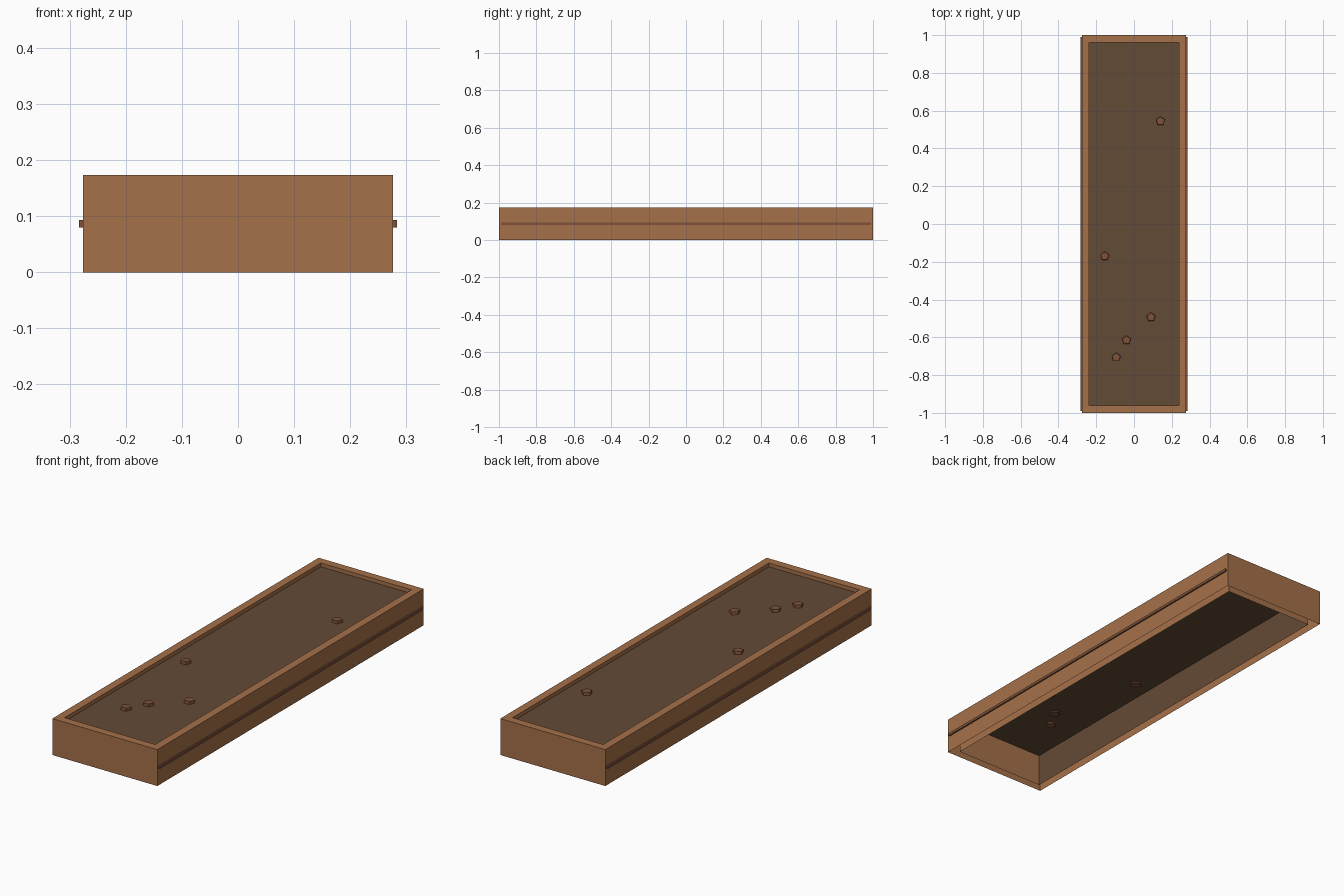
import bpy, bmesh, math
from mathutils import Matrix

if "Cube" in bpy.data.objects:
    bpy.data.objects.remove(bpy.data.objects["Cube"])


def material(name, rgb):
    m = bpy.data.materials.new(name)
    m.diffuse_color = (*rgb, 1)
    m.use_nodes = True
    m.node_tree.nodes["Principled BSDF"].inputs["Base Color"].default_value = m.diffuse_color
    return m


WOOD = material("light wood", (0.376, 0.165, 0.067))
TRIM = material("dark wood", (0.205, 0.083, 0.041))
SOIL = material("soil brown", (0.127, 0.070, 0.036))

HX, HY, H, WALL, SOIL_Z = 0.276, 1.0, 0.173, 0.038, 0.155


def add(name, bm, mat):
    me = bpy.data.meshes.new(name)
    bm.to_mesh(me)
    bm.free()
    me.materials.append(mat)
    ob = bpy.data.objects.new(name, me)
    bpy.context.collection.objects.link(ob)
    return ob


def box(bm, x0, x1, y0, y1, z0, z1):
    size = Matrix.Diagonal((x1 - x0, y1 - y0, z1 - z0, 1))
    mid = Matrix.Translation(((x0 + x1) / 2, (y0 + y1) / 2, (z0 + z1) / 2))
    return bmesh.ops.create_cube(bm, size=1, matrix=mid @ size)["verts"]


# Frame: outer wall, flat rim and inner wall, open underneath
bm = bmesh.new()
ix, iy = HX - WALL, HY - WALL
rings = []
for x, y, z in ((HX, HY, 0), (HX, HY, H), (ix, iy, H), (ix, iy, 0)):
    rings.append([bm.verts.new((sx * x, sy * y, z))
                  for sx, sy in ((-1, -1), (1, -1), (1, 1), (-1, 1))])
for a, b in zip(rings, rings[1:]):
    for i in range(4):
        j = (i + 1) % 4
        bm.faces.new((a[i], a[j], b[j], b[i]))
add("planter_frame", bm, WOOD)

# Soil: top surface with long sides running down, open underneath
bm = bmesh.new()
sx = ix - 0.0005
profile = [(sx, 0), (sx, SOIL_Z), (-sx, SOIL_Z), (-sx, 0)]
ends = [[bm.verts.new((x, y, z)) for x, z in profile] for y in (-iy, iy)]
for i in range(3):
    bm.faces.new((ends[0][i], ends[1][i], ends[1][i + 1], ends[0][i + 1]))
add("soil", bm, SOIL)

# Thin trim strip along each long side
for side, name in ((-1, "left_trim"), (1, "right_trim")):
    bm = bmesh.new()
    xs = sorted((side * (HX - 0.006), side * (HX + 0.007)))
    box(bm, *xs, -0.99, 0.99, 0.08, 0.093)
    add(name, bm, TRIM)

# Five-sided pebbles half sunk in the soil
spots = [(0.14, 0.545), (-0.155, -0.17), (0.09, -0.493),
         (-0.04, -0.615), (-0.094, -0.706)]
for n, (x, y) in enumerate(spots, 1):
    bm = bmesh.new()
    bmesh.ops.create_cone(
        bm, cap_ends=True, segments=5, radius1=0.026, radius2=0.023, depth=0.02,
        matrix=Matrix.Translation((x, y, SOIL_Z + 0.003)))
    # turn so one corner points to +y
    top = max(bm.verts, key=lambda v: v.co.y)
    turn = math.pi / 2 - math.atan2(top.co.y - y, top.co.x - x)
    bmesh.ops.rotate(bm, verts=bm.verts, cent=(x, y, 0),
                     matrix=Matrix.Rotation(turn, 3, "Z"))
    add(f"pebble_{n}", bm, TRIM)
